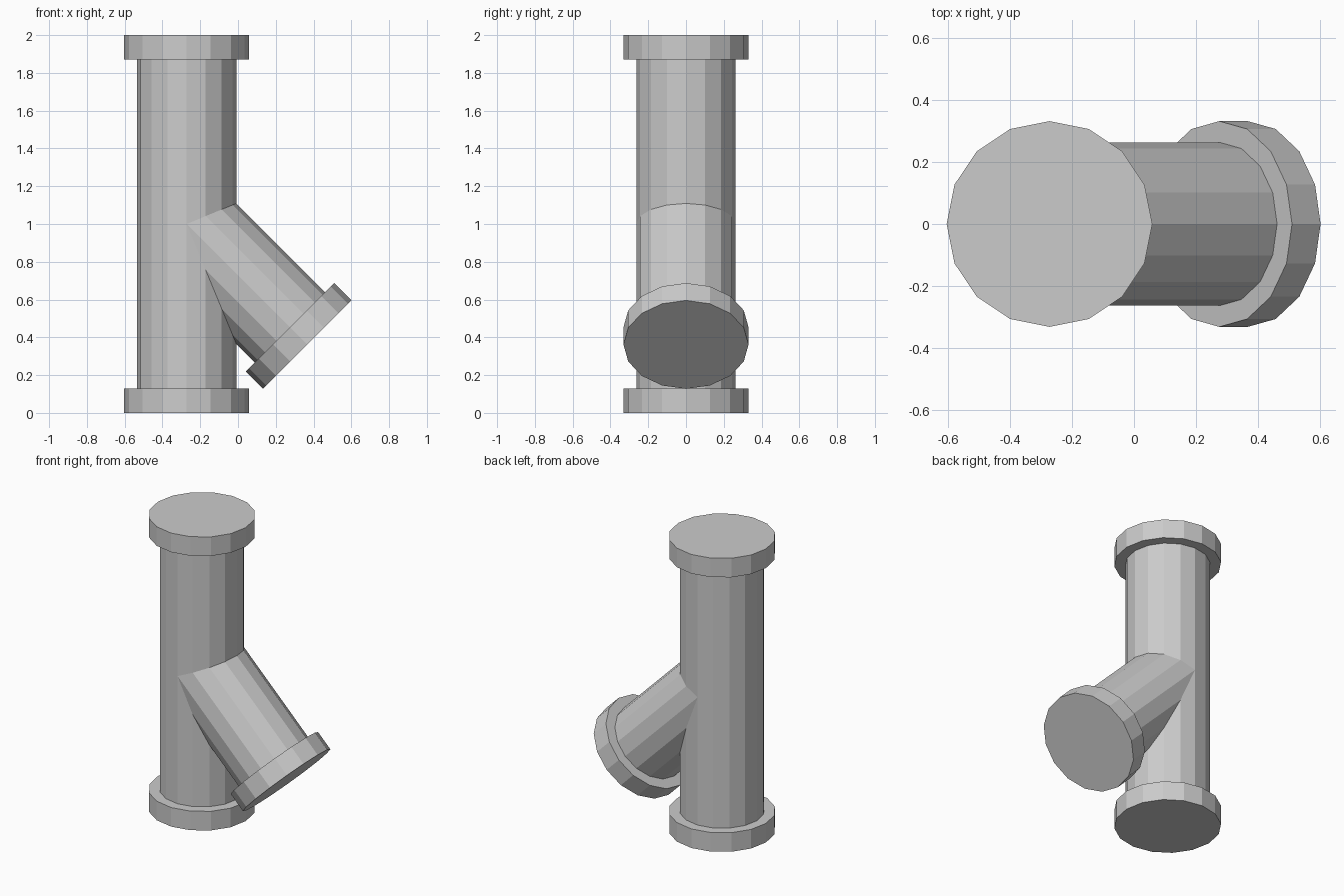
import bpy
from math import radians
from mathutils import Matrix, Vector

if "Cube" in bpy.data.objects:
    bpy.data.objects.remove(bpy.data.objects["Cube"])

SIDES = 16
PIPE_R, COLLAR_R, COLLAR_T = 0.263, 0.331, 0.13
RUN_LENGTH, BRANCH_LENGTH = 2.0, 0.903
AXIS_X = -0.272


def tube(name, radius, start, end, frame):
    """Flat-sided cylinder from start to end along the local z of frame."""
    bpy.ops.mesh.primitive_cylinder_add(vertices=SIDES, radius=radius, depth=end - start)
    ob = bpy.context.object
    ob.name = name
    # turn by 90 degrees keeps a corner on each local axis
    ob.matrix_world = frame @ Matrix.Translation((0, 0, (start + end) / 2))
    return ob


run = Matrix.Translation((AXIS_X, 0, 0))
# branch leaves the middle of the run, 45 degrees down towards +x
branch = Matrix.Translation((AXIS_X, 0, RUN_LENGTH / 2)) @ Matrix.Rotation(radians(135), 4, 'Y')

# straight pipe with a collar at each end
tube("main_pipe", PIPE_R, COLLAR_T, RUN_LENGTH - COLLAR_T, run)
tube("bottom_collar", COLLAR_R, 0, COLLAR_T, run)
tube("top_collar", COLLAR_R, RUN_LENGTH - COLLAR_T, RUN_LENGTH, run)

# angled branch with its collar
tube("branch_pipe", PIPE_R, 0, BRANCH_LENGTH - COLLAR_T, branch)
tube("branch_collar", COLLAR_R, BRANCH_LENGTH - COLLAR_T, BRANCH_LENGTH, branch)
